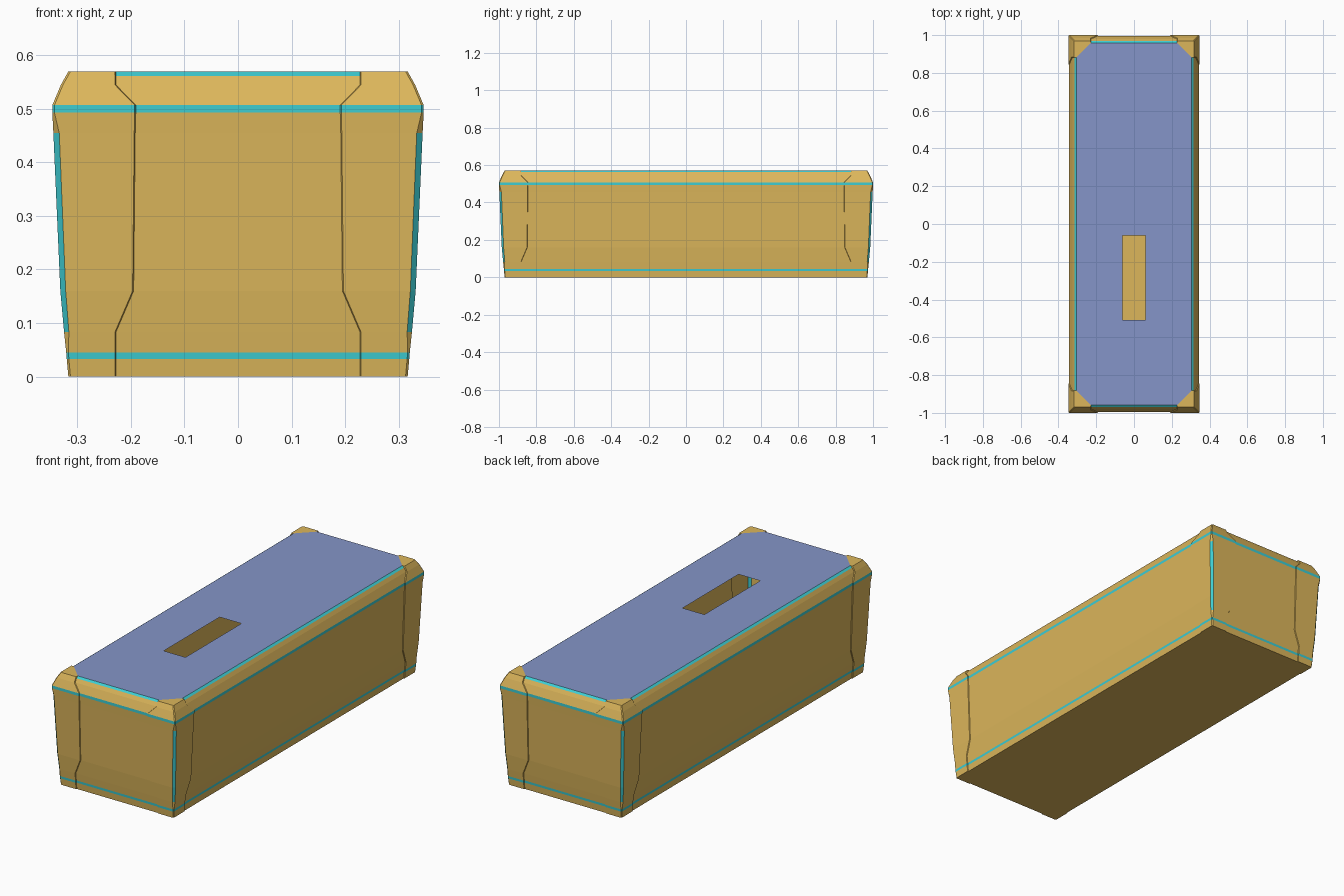
import bpy, bmesh

if "Cube" in bpy.data.objects:
    bpy.data.objects.remove(bpy.data.objects["Cube"])

def mat(name, col):
    m = bpy.data.materials.new(name)
    m.diffuse_color = (*col, 1)
    m.use_nodes = True
    m.node_tree.nodes["Principled BSDF"].inputs["Base Color"].default_value = m.diffuse_color
    return m

TAN = mat("tan shell", (0.72, 0.47, 0.105))
CYAN = mat("cyan trim", (0.048, 0.61, 0.65))
BLUE = mat("blue panel", (0.235, 0.30, 0.58))

# levels: height, half width, corner guard edge, corner chamfer, panel recess
LEVELS = [
    (0.000, 0.317, 0.230, 0.004, 0.004),
    (0.033, 0.320, 0.230, 0.004, 0.004),
    (0.045, 0.321, 0.230, 0.004, 0.004),
    (0.083, 0.325, 0.230, 0.009, 0.004),
    (0.160, 0.332, 0.197, 0.010, 0.004),
    (0.455, 0.345, 0.194, 0.011, 0.004),
    (0.493, 0.347, 0.193, 0.004, 0.004),
    (0.507, 0.347, 0.193, 0.004, 0.004),
    (0.545, 0.331, 0.230, 0.004, 0.005),
    (0.562, 0.3215, 0.230, 0.004, 0.006),
    (0.570, 0.317, 0.230, 0.004, 0.012),
]
QUADS = [(1, 1), (-1, 1), (-1, -1), (1, -1)]

def ring(w, g, c, d):
    """Outline with chamfered, raised corners; six points per corner."""
    D, e = w + 0.653, w - g
    q = [(w - d, D - e - 0.002), (w, D - e), (w, D - c),
         (w - c, D), (w - e, D), (w - e - 0.002, D - d)]
    pts = []
    for i, (sx, sy) in enumerate(QUADS):
        pts += [(sx * x, sy * y) for x, y in (q if i % 2 == 0 else q[::-1])]
    return pts

def finish(bm, name, mats):
    me = bpy.data.meshes.new(name)
    bm.to_mesh(me)
    bm.free()
    for m in mats:
        me.materials.append(m)
    ob = bpy.data.objects.new(name, me)
    bpy.context.collection.objects.link(ob)
    return ob

# hollow shell: walls, bands, corner strips and floor
bm = bmesh.new()
rings = [[bm.verts.new((x, y, L[0])) for x, y in ring(*L[1:])] for L in LEVELS]
for k in range(len(rings) - 1):
    a, b = rings[k], rings[k + 1]
    for i in range(24):
        j = (i + 1) % 24
        f = bm.faces.new((a[i], a[j], b[j], b[i]))
        band = k in (1, 6)
        corner_strip = i % 6 == 2 and k in (3, 4)
        top_edge = i % 6 == 5 and k == 9
        f.material_index = int(band or corner_strip or top_edge)
bm.faces.new(rings[0][::-1])
# corner pieces on top
for q in range(4):
    bm.faces.new(rings[-1][q * 6:q * 6 + 6])
finish(bm, "crate_shell", [TAN, CYAN])

# blue top panel with a rectangular opening
bm = bmesh.new()
z = LEVELS[-1][0]
top = ring(*LEVELS[-1][1:])
outer = [bm.verts.new((*top[i], z)) for q in range(4) for i in (q * 6, q * 6 + 5)]
hole = [bm.verts.new((sx * 0.061, -0.284 + sy * 0.224, z)) for sx, sy in QUADS]
for q in range(4):
    n = (q + 1) % 4
    bm.faces.new((outer[2 * q], outer[2 * q + 1], hole[q]))
    bm.faces.new((outer[2 * q + 1], outer[2 * n], hole[n], hole[q]))
finish(bm, "top_panel", [BLUE])
